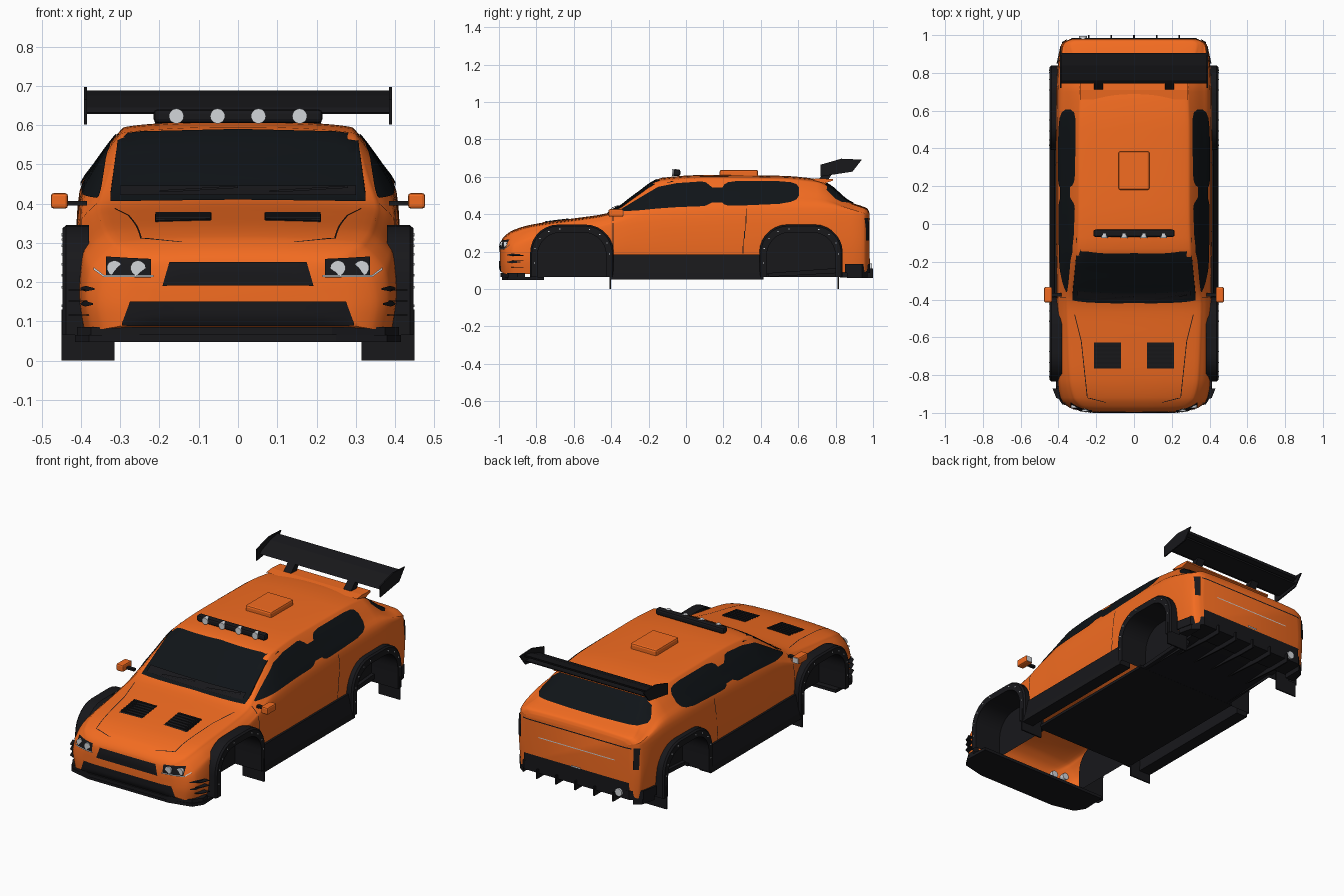
import bpy, bmesh, math
from mathutils import Vector
from mathutils.bvhtree import BVHTree

if "Cube" in bpy.data.objects:
    bpy.data.objects.remove(bpy.data.objects["Cube"])

def material(name, col):
    m = bpy.data.materials.new(name)
    m.diffuse_color = (*col, 1)
    m.use_nodes = True
    m.node_tree.nodes["Principled BSDF"].inputs["Base Color"].default_value = m.diffuse_color
    return m
ORANGE = material("orange_paint", (0.9, 0.15, 0.015))
BLACK = material("black_plastic", (0.009, 0.009, 0.011))
GLASS = material("dark_glass", (0.005, 0.007, 0.009))
SILVER = material("silver", (0.65, 0.67, 0.7))

def build(name, verts, faces, mat, mirror=False, bevel=0):
    verts, faces = [tuple(v) for v in verts], [tuple(f) for f in faces]
    if mirror:
        n = len(verts)
        verts += [(-x, y, z) for x, y, z in verts]
        faces += [tuple(i + n for i in reversed(f)) for f in faces]
    me = bpy.data.meshes.new(name)
    me.from_pydata(verts, [], faces)
    bm = bmesh.new(); bm.from_mesh(me)
    bmesh.ops.recalc_face_normals(bm, faces=bm.faces)
    bm.to_mesh(me); bm.free()
    me.materials.append(mat)
    ob = bpy.data.objects.new(name, me)
    bpy.context.collection.objects.link(ob)
    if bevel:
        b = ob.modifiers.new("bevel", 'BEVEL')
        b.width, b.segments = bevel, 2
    return ob

def smooth(ob, deg=35):
    bpy.ops.object.select_all(action='DESELECT')
    ob.select_set(True)
    bpy.context.view_layer.objects.active = ob
    bpy.ops.object.shade_smooth_by_angle(angle=math.radians(deg))

def prism(name, pts, axis, lo, hi, mat, **kw):
    put = {'x': lambda p, t: (t, p[0], p[1]), 'y': lambda p, t: (p[0], t, p[1]),
           'z': lambda p, t: (p[0], p[1], t)}[axis]
    n = len(pts)
    v = [put(p, lo) for p in pts] + [put(p, hi) for p in pts]
    f = [(i, (i + 1) % n, (i + 1) % n + n, i + n) for i in range(n)]
    return build(name, v, f + [tuple(range(n))[::-1], tuple(range(n, 2 * n))], mat, **kw)

def box(name, x, y, z, mat, **kw):
    return prism(name, [(x[0], y[0]), (x[1], y[0]), (x[1], y[1]), (x[0], y[1])], 'z', z[0], z[1], mat, **kw)

def circle(cx, cz, r, n=20):
    return [(cx + r * math.cos(2 * math.pi * i / n), cz + r * math.sin(2 * math.pi * i / n)) for i in range(n)]

def loft(name, rings, mat, cap=False, closed=False, **kw):
    n = len(rings[0])
    f = [(r * n + i, r * n + (i + 1) % n, (r + 1) * n + (i + 1) % n, (r + 1) * n + i)
         for r in range(len(rings) - 1) for i in range(n if closed else n - 1)]
    if cap:
        f.append(tuple(range((len(rings) - 1) * n, len(rings) * n)))
    if cap and closed:
        f.append(tuple(range(n))[::-1])
    return build(name, [p for r in rings for p in r], f, mat, **kw)

# Body stations: y, bottom z, belt z, top z, half width, top half width
ST = [(-.995, .11, .17, .23, .22, .18), (-.985, .09, .18, .264, .30, .25), (-.96, .08, .20, .292, .36, .30),
      (-.92, .08, .22, .317, .39, .33), (-.82, .08, .26, .346, .405, .35), (-.6, .08, .29, .378, .41, .36),
      (-.42, .09, .33, .406, .41, .365), (-.27, .09, .38, .507, .41, .335), (-.13, .09, .40, .595, .412, .31),
      (.1, .09, .415, .61, .412, .305), (.5, .09, .43, .606, .412, .305), (.7, .09, .43, .588, .41, .30),
      (.76, .09, .43, .562, .408, .30), (.88, .09, .41, .465, .40, .33), (.95, .09, .39, .44, .385, .345),
      (.97, .10, .385, .43, .36, .33), (.98, .11, .38, .41, .33, .30)]

def slope(k, c):
    if k in (0, len(ST) - 1):
        a, b = (0, 1) if k == 0 else (k - 1, k)
        return (ST[b][c] - ST[a][c]) / (ST[b][0] - ST[a][0])
    s0, s1 = [(ST[j + 1][c] - ST[j][c]) / (ST[j + 1][0] - ST[j][0]) for j in (k - 1, k)]
    return 2 * s0 * s1 / (s0 + s1) if s0 * s1 > 0 else 0

def section(y, zb, zk, zt, w, wt):
    e = min(.03, (zt - zk) * .3)
    p = [(w - .012, zb), (w, (zb + zk) / 2), (w - .008, zk), ((w + wt) / 2 + .004, (zk + zt - e) / 2),
         (wt, zt - e), (wt - .035, zt - e * .4), (wt * .45, zt - e * .08), (0, zt)]
    q = [p[0]] + p + [(-p[6][0], p[6][1])]
    half = []
    for i in range(1, len(q) - 2):
        for t in (0, .25, .5, .75):
            half.append(tuple(.5 * (2 * b + (c - a) * t + (2 * a - 5 * b + 4 * c - d) * t * t
                        + (3 * b - a - 3 * c + d) * t ** 3) for a, b, c, d in zip(*q[i - 1:i + 3])))
    return [(x, y, z) for x, z in half] + [(0, y, zt)] + [(-x, y, z) for x, z in reversed(half)]

rings = []
for k in range(len(ST) - 1):
    h = ST[k + 1][0] - ST[k][0]
    for j in range(4):
        t = j / 4
        rings.append(section(ST[k][0] + t * h, *[
            (2*t**3 - 3*t*t + 1) * ST[k][c] + (t**3 - 2*t*t + t) * h * slope(k, c)
            + (3*t*t - 2*t**3) * ST[k+1][c] + (t**3 - t*t) * h * slope(k+1, c) for c in range(1, 6)]))
rings.append(section(*ST[-1]))
body = loft("body_shell", rings, ORANGE, cap=True, closed=True)
bm = bmesh.new(); bm.from_mesh(body.data)
BVH = BVHTree.FromBMesh(bm); bm.free()

def arch(cy, a, top, r, zb=.065, n=7):
    c = [(cy - a, zb)]
    for s in (-1, 1):
        for i in range(n + 1):
            t = math.pi / 2 * (i / n if s < 0 else 1 - i / n)
            c.append((cy + s * (a - r + r * math.cos(t)), top - r + r * math.sin(t)))
    return c + [(cy + a, zb)]

# Wheel openings cut out, underside left open
for cy in (-.61, .615):
    cut = prism("arch_cutter", arch(cy, .185, .302, .12, 0), 'x', -.6, .6, BLACK)
    mod = body.modifiers.new("cut", 'BOOLEAN')
    mod.operation, mod.solver, mod.object = 'DIFFERENCE', 'EXACT', cut
    me = bpy.data.meshes.new_from_object(body.evaluated_get(bpy.context.evaluated_depsgraph_get()))
    body.modifiers.clear()
    body.data = me
    bpy.data.objects.remove(cut)
def spans(f):
    xs = [v.co.x for v in f.verts]
    return max(xs) - min(xs) > .45 and abs(f.calc_center_median().y) < .97
bm = bmesh.new(); bm.from_mesh(body.data)
bmesh.ops.delete(bm, geom=[f for f in bm.faces if spans(f)], context='FACES')
bm.to_mesh(body.data); bm.free()
body.data.materials.clear(); body.data.materials.append(ORANGE)
smooth(body, 40)

# Surface panels: strips (a, low, high) projected onto the body
def hit(view, a, b, off=0):
    o, d = {'side': ((2, a, b), (-1, 0, 0)), 'front': ((a, -2, b), (0, 1, 0)),
            'back': ((a, 2, b), (0, -1, 0)), 'top': ((b, a, 2), (0, 0, -1))}[view]
    p, n, _, _ = BVH.ray_cast(Vector(o), Vector(d))
    if p is None:
        p, n, _, _ = BVH.find_nearest(Vector(o) + Vector(d) * (1.6 if view == 'side' else 1.05))
    return p - Vector(d) * off * .5 + n * off * .6

def panel(name, view, st, mat, off=.004, nv=5, mirror=False):
    cols = []
    for s, e in zip(st, st[1:]):
        n = max(1, math.ceil(abs(e[0] - s[0]) / .03))
        cols += [[u + (v - u) * i / n for u, v in zip(s, e)] for i in range(n)]
    cols.append(st[-1])
    ob = loft(name, [[hit(view, a, lo + (hi - lo) * i / nv, off) for i in range(nv + 1)]
                     for a, lo, hi in cols], mat, mirror=mirror)
    smooth(ob)

panel("windshield", 'front', [(-.325, .405, .42), (-.305, .405, .575), (-.25, .405, .582), (0, .408, .588),
      (.25, .405, .582), (.305, .405, .575), (.325, .405, .42)], GLASS, nv=10)
panel("windshield_cowl", 'front', [(-.30, .415, .44), (.30, .415, .44)], BLACK, .012, 2)
panel("side_windows", 'side', [(-.36, .413, .418), (-.25, .42, .485), (-.15, .43, .545), (-.05, .437, .565),
      (.08, .442, .574), (.105, .445, .57), (.125, .455, .555), (.14, .462, .542), (.195, .462, .542), (.205, .452, .558),
      (.225, .445, .57), (.27, .445, .576), (.5, .455, .575), (.56, .465, .57), (.59, .478, .56), (.605, .5, .54)],
      GLASS, nv=8, mirror=True)
panel("rear_window", 'back', [(-.34, .465, .48), (-.31, .46, .53), (-.27, .458, .56), (0, .458, .568),
      (.27, .458, .56), (.31, .46, .53), (.34, .465, .48)], GLASS, nv=8)
panel("upper_grille", 'front', [(-.192, .19, .192), (-.175, .191, .25), (.175, .191, .25), (.192, .19, .192)], BLACK)
panel("lower_grille", 'front', [(-.295, .09, .095), (-.275, .09, .15), (.275, .09, .15), (.295, .09, .095)], BLACK)
panel("headlight_housing", 'front', [(.222, .212, .258), (.335, .212, .264)], BLACK, mirror=True)
panel("headlight_trim", 'front', [(.215, .212, .217), (.34, .212, .217), (.365, .23, .236)], SILVER, .008, 1, True)
panel("hood_seam_side", 'top', [(-.92, .245, .249), (-.62, .277, .281), (-.48, .312, .316)], BLACK, .002, 1, True)
panel("hood_seam_front", 'top', [(-.945, .14, .15), (-.92, .235, .25)], BLACK, .002, 2, True)
panel("hood_vent", 'top', [(-.765, .068, .212), (-.628, .068, .212)], BLACK, .003, mirror=True)
for i in range(6):
    y = -.752 + i * .022
    z = hit('top', y, .14).z
    box("hood_louver", (.07, .21), (y, y + .012), (z - .005, z + .008), BLACK, mirror=True)
panel("door_seam_front", 'side', [(-.392, .19, .40), (-.388, .19, .40)], BLACK, .002, 8, True)
for i in range(6):
    y, z = .303 + i * .004, .19 + i * .04
    panel("door_seam_rear", 'side', [(y, z, z + .04), (y + .004, z, z + .04)], BLACK, .002, 2, True)
panel("bumper_slot_low", 'side', [(-.955, .142, .146), (-.93, .138, .152), (-.885, .143, .147)], BLACK, mirror=True)
panel("bumper_slot_high", 'side', [(-.955, .18, .184), (-.93, .176, .19), (-.885, .182, .186)], BLACK, mirror=True)
panel("tail_light", 'back', [(.352, .26, .38), (.378, .26, .38)], BLACK, .006, mirror=True)
panel("tail_seam", 'back', [(-.34, .372, .378), (.34, .372, .378)], BLACK, .003, 1)
panel("tail_chrome_strip", 'back', [(-.24, .285, .29), (.24, .285, .29)], SILVER, .004, 1)
panel("rear_bumper_panel", 'back', [(-.33, .12, .18), (.33, .12, .18)], BLACK, .004, 4)
panel("plate_lamp", 'back', [(-.03, .18, .19), (.03, .18, .19)], SILVER, .01, 1)

# Headlamps
for x in (.255, .315):
    y = hit('front', x, .236).y
    prism("headlamp", circle(x, .236, .019), 'y', y - .007, y + .02, SILVER, mirror=True)

# Wheel flares with rivets, and liners
for cy in (-.61, .615):
    inner, outer = arch(cy, .183, .302, .12), arch(cy, .223, .345, .15)
    mid = arch(cy, .215, .337, .145)
    flare = loft("wheel_flare", [[(x, y, z) for y, z in c] for x, c in
                 ((.375, inner), (.447, inner), (.447, mid), (.438, outer), (.38, outer))], BLACK, mirror=True)
    smooth(flare)
    liner = loft("wheel_liner", [[(.425, y, z) for y, z in inner], [(.28, y, z) for y, z in inner]],
                 BLACK, cap=True, mirror=True)
    smooth(liner)
    for y, z in arch(cy, .2, .322, .135, .14)[::2]:
        box("flare_rivet", (.44, .450), (y - .003, y + .003), (z - .003, z + .003), SILVER, mirror=True)

# Sills, floor and mud flaps
prism("side_sill", [(.375, .05), (.447, .05), (.442, .085), (.42, .185), (.385, .185)], 'y', -.41, .415, BLACK, mirror=True)
box("floor_plate", (-.32, .32), (-.42, .44), (.065, .08), BLACK)
for y in (-.405, .815):
    box("mud_flap", (.315, .45), (y - .004, y + .004), (0, .13), BLACK, mirror=True)

# Front splitter and canards
prism("front_splitter", [(-.41, -.76), (-.415, -.9), (-.38, -.955), (-.25, -.985), (.25, -.985), (.38, -.955),
      (.415, -.9), (.41, -.76)], 'z', .048, .065, BLACK)
prism("splitter_lip", [(-.41, -.86), (-.41, -.9), (-.375, -.95), (-.24, -.992), (.24, -.992), (.375, -.95), (.41, -.9),
      (.41, -.86)], 'z', .065, .085, BLACK)
for z in (.115, .15, .178):
    prism("canard", [(.38, -.935), (.412, -.92), (.432, -.87), (.395, -.87)], 'z', z, z + .003, BLACK, mirror=True)

# Rear diffuser, fins, bumper corners and exhaust
prism("rear_diffuser", [(.43, .065), (.8, .085), (.98, .105), (.98, .125), (.43, .085)], 'x', -.30, .30, BLACK)
for x in (-.24, -.12, 0, .12, .24):
    prism("diffuser_fin", [(.65, .075), (.9, .058), (1, .058), (1, .11), (.65, .085)], 'x', x - .004, x + .004, BLACK)
prism("rear_lower_bumper", [(-.41, .85), (.41, .85), (.39, .94), (.33, .984), (-.33, .984), (-.39, .94)],
      'z', .085, .135, BLACK)
prism("rear_side_strake", [(.345, .86), (.405, .86), (.385, .94), (.345, .97)], 'z', .058, .085, BLACK, mirror=True)
prism("exhaust_tip", circle(-.27, .115, .022), 'y', .9, .995, SILVER)

# Rear wing
prism("wing_blade", [(.745, .632), (.78, .64), (.9, .675), (.905, .688), (.84, .675), (.76, .645)], 'x', -.386, .386, BLACK)
prism("wing_flap", [(.76, .628), (.89, .645), (.895, .652), (.755, .64)], 'x', -.386, .386, BLACK)
prism("wing_endplate", [(.72, .602), (.89, .628), (.94, .692), (.83, .697), (.72, .665)], 'x', .385, .392, BLACK, mirror=True)
prism("wing_strut", [(.70, .58), (.75, .57), (.80, .645), (.765, .645)], 'x', .165, .212, BLACK, mirror=True)
prism("hatch_lip", [(.66, .587), (.71, .592), (.785, .588), (.785, .58), (.74, .565)], 'x', -.285, .285, ORANGE)

# Roof scoop and light bar
box("roof_scoop", (-.082, .082), (.18, .385), (.595, .638), ORANGE, bevel=.01)
box("light_bar", (-.215, .215), (-.068, -.03), (.605, .64), BLACK, bevel=.01)
for x in (.052, .157):
    prism("light_bar_lamp", circle(x, .623, .019), 'y', -.074, -.05, SILVER, mirror=True)

# Door mirrors
box("mirror_arm", (.385, .445), (-.385, -.365), (.395, .407), BLACK, mirror=True)
box("mirror_housing", (.433, .477), (-.415, -.335), (.387, .427), ORANGE, mirror=True, bevel=.008)
box("mirror_glass", (.438, .472), (-.336, -.333), (.392, .422), SILVER, mirror=True)

# Wipers
for x in (-.2, .08):
    panel("wiper", 'front', [(x, .418, .424), (x + .2, .43, .436)], BLACK, .02, 1)
